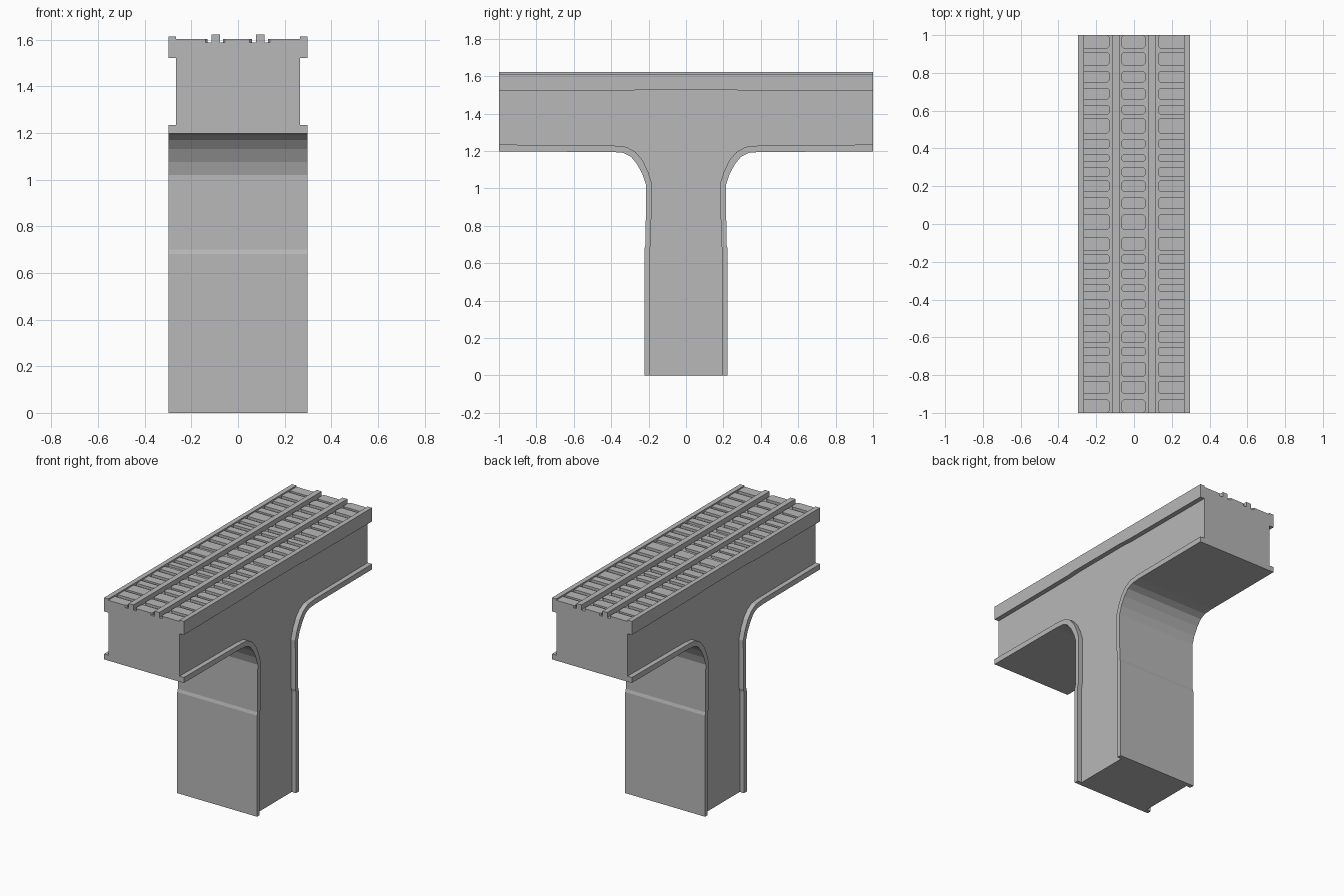
import bpy, bmesh

cube = bpy.data.objects.get("Cube")
if cube:
    bpy.data.objects.remove(cube, do_unlink=True)

concrete = bpy.data.materials.new("concrete_grey")
concrete.use_nodes = True
GREY = (0.48, 0.48, 0.48, 1)
concrete.diffuse_color = GREY
concrete.node_tree.nodes["Principled BSDF"].inputs["Base Color"].default_value = GREY


def finish(name, bm):
    bmesh.ops.recalc_face_normals(bm, faces=bm.faces)
    mesh = bpy.data.meshes.new(name)
    bm.to_mesh(mesh)
    bm.free()
    mesh.materials.append(concrete)
    obj = bpy.data.objects.new(name, mesh)
    bpy.context.collection.objects.link(obj)
    return obj


def add_prism(bm, outline, x0, x1):
    """Extrude a (y, z) outline along x."""
    face = bm.faces.new([bm.verts.new((x0, y, z)) for y, z in outline])
    grown = bmesh.ops.extrude_face_region(bm, geom=[face])["geom"]
    verts = [v for v in grown if isinstance(v, bmesh.types.BMVert)]
    bmesh.ops.translate(bm, verts=verts, vec=(x1 - x0, 0, 0))


def add_slab(bm, x0, x1, y0, y1, z0, z1, round_x=(), r=0.01):
    """Box whose corners on the chosen x sides are chamfered in plan."""
    pts = []
    for x, sx in ((x0, 1), (x1, -1)):
        cut = r if x in round_x else 0
        ends = [(x + sx * cut, y0), (x, y0 + cut), (x, y1 - cut), (x + sx * cut, y1)]
        if not cut:
            ends = [(x, y0), (x, y1)]
        pts += ends if sx > 0 else ends[::-1]
    face = bm.faces.new([bm.verts.new((x, y, z0)) for x, y in pts])
    grown = bmesh.ops.extrude_face_region(bm, geom=[face])["geom"]
    verts = [v for v in grown if isinstance(v, bmesh.types.BMVert)]
    bmesh.ops.translate(bm, verts=verts, vec=(0, 0, z1 - z0))


WALL, EDGE, DECK = 0.265, 0.297, 1.587

# Lower contour of one half, from the column foot to the beam end
outer = [(0.222, 0), (0.222, 0.68), (0.216, 0.7), (0.214, 1.02), (0.232, 1.075),
         (0.262, 1.13), (0.295, 1.17), (0.335, 1.19), (0.4, 1.195), (1, 1.197)]
inner = [(0.193, 0), (0.193, 0.68), (0.187, 0.7), (0.184, 1.03), (0.203, 1.09),
         (0.232, 1.15), (0.27, 1.195), (0.32, 1.222), (0.39, 1.229), (1, 1.234)]

# T-shaped pier and beam
bm = bmesh.new()
half = outer + [(1, DECK)]
add_prism(bm, half + [(-y, z) for y, z in reversed(half)], -WALL, WALL)
finish("pier_and_beam", bm)

# Raised lips following the lower contour on both sides
for side, sx in (("left", 1), ("right", -1)):
    bm = bmesh.new()
    for sy in (1, -1):
        strip = [(sy * y, z) for y, z in outer + inner[::-1]]
        add_prism(bm, strip, sx * WALL, sx * EDGE)
    finish(side + "_lower_lip", bm)

    # Parapet along the deck edge
    bm = bmesh.new()
    parapet = [(-1, 1.52), (-0.3, 1.523), (-0.22, 1.528), (0.22, 1.528),
               (0.3, 1.523), (1, 1.52), (1, 1.612), (-1, 1.612)]
    add_prism(bm, parapet, sx * WALL, sx * EDGE)
    finish(side + "_parapet", bm)

    # Guide rail on the deck
    bm = bmesh.new()
    a, b = sorted((sx * 0.078, sx * 0.114))
    add_slab(bm, a, b, -1, 1, DECK, 1.622)
    finish(side + "_guide_rail", bm)

# Rows of raised deck pads, as (start, end) along the beam
rows = [(.93, 1), (.84, .91), (.75, .81), (.66, .72), (.58, .63), (.48, .56),
        (.4, .45), (.33, .37), (.25, .3), (.17, .23), (.08, .14), (-.03, .05),
        (-.14, -.07), (-.21, -.16), (-.29, -.24), (-.36, -.32), (-.45, -.4),
        (-.54, -.48), (-.63, -.57), (-.7, -.65), (-.81, -.73), (-.9, -.83), (-1, -.93)]
lanes = [("right", -WALL, -0.13, (-0.13,)), ("middle", -0.065, 0.06, (-0.065, 0.06)),
         ("left", 0.128, WALL, (0.128,))]
for lane, x0, x1, rounded in lanes:
    bm = bmesh.new()
    for y0, y1 in rows:
        add_slab(bm, x0, x1, y0, y1, DECK, 1.603, rounded)
    finish(lane + "_deck_pads", bm)
